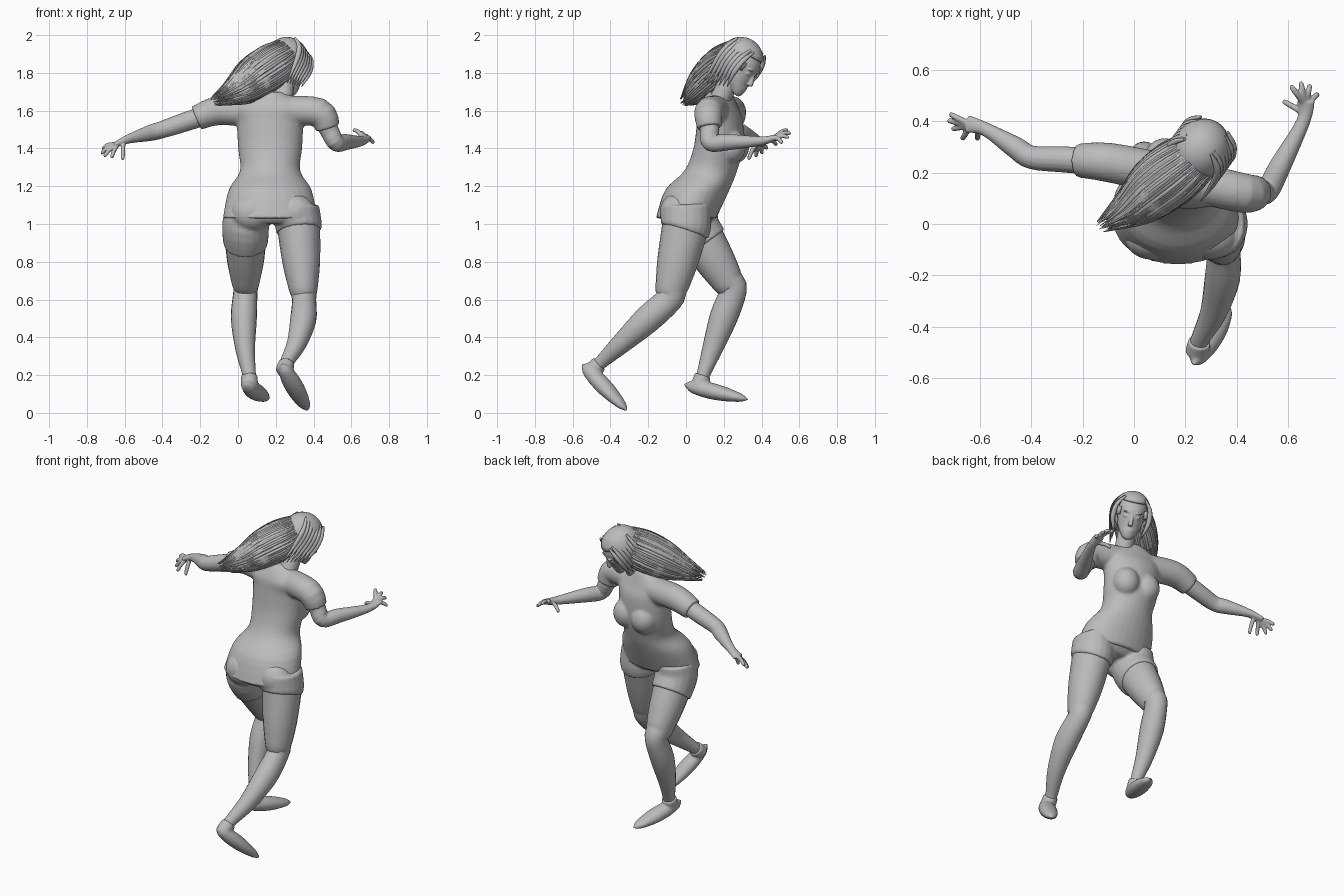
import bpy, bmesh, math, random
from mathutils import Vector, Matrix

random.seed(4)
cube = bpy.data.objects.get("Cube")
if cube:
    bpy.data.objects.remove(cube)

tone = (.5, .5, .5, 1)
grey = bpy.data.materials.new("plain grey")
grey.use_nodes = True
grey.diffuse_color = tone
grey.node_tree.nodes["Principled BSDF"].inputs["Base Color"].default_value = tone

UP = Vector((0, 0, 1))
FORWARD = Vector((0, 1, 0))


def spline(points, steps):
    """Catmull-Rom interpolation through vectors of any length."""
    result = []
    last = len(points) - 1
    for i in range(last):
        before, start = points[max(i - 1, 0)], points[i]
        end, after = points[i + 1], points[min(i + 2, last)]
        leave, arrive = (end - before) / 2, (after - start) / 2
        for step in range(steps):
            t = step / steps
            blend = t * t * (3 - 2 * t)
            result.append(start.lerp(end, blend) + leave * t * (1 - t) ** 2 - arrive * t * t * (1 - t))
    return result + [points[-1]]


def loft(bm, sections, sides=20, steps=4, ref=FORWARD, level=False, twist=0, frame=None):
    """Oval tube through sections of (centre, half width, half depth)."""
    rows = spline([Vector((*s[0], s[1], s[-1])) for s in sections], steps)
    centres = [Vector(row[:3]) for row in rows]
    last = len(rows) - 1
    rings = []
    for i, row in enumerate(rows):
        along = UP if level else (centres[min(i + 1, last)] - centres[max(i - 1, 0)]).normalized()
        wide = Matrix.Rotation(twist * i / last, 3, along) @ ref.cross(along).normalized()
        deep = along.cross(wide)
        ring = []
        for k in range(sides):
            angle = math.tau * k / sides
            point = centres[i] + wide * math.cos(angle) * row[3] + deep * math.sin(angle) * row[4]
            ring.append(bm.verts.new(frame @ point if frame else point))
        rings.append(ring)
    for low, high in zip(rings, rings[1:]):
        for k in range(sides):
            n = (k + 1) % sides
            bm.faces.new((low[k], low[n], high[n], high[k]))
    bm.faces.new(rings[0][::-1])
    bm.faces.new(rings[-1])


def ball(bm, location, radii, frame=Matrix.Identity(4)):
    matrix = frame @ Matrix.Translation(location) @ Matrix.Diagonal((*radii, 1))
    bmesh.ops.create_uvsphere(bm, u_segments=24, v_segments=16, radius=1, matrix=matrix)


def finish(name, bm, voxel=0, smooth=4):
    """Turn the bmesh into an object; a voxel size fuses its overlapping pieces."""
    bmesh.ops.recalc_face_normals(bm, faces=bm.faces)
    mesh = bpy.data.meshes.new(name)
    bm.to_mesh(mesh)
    bm.free()
    ob = bpy.data.objects.new(name, mesh)
    bpy.context.collection.objects.link(ob)
    mesh.materials.append(grey)
    bpy.ops.object.select_all(action="DESELECT")
    ob.select_set(True)
    bpy.context.view_layer.objects.active = ob
    if voxel:
        fuse = ob.modifiers.new("fuse", "REMESH")
        fuse.mode, fuse.voxel_size, fuse.use_smooth_shade = "VOXEL", voxel, True
        soften = ob.modifiers.new("soften", "SMOOTH")
        soften.factor, soften.iterations = .5, smooth
        bpy.ops.object.shade_smooth()
    else:
        bpy.ops.object.shade_smooth_by_angle(angle=math.radians(60))
    return ob


# Joints of the pose
joints = {
    "left": dict(hip=(.32, 0, 1), knee=(.35, -.09, .6), ankle=(.25, -.48, .24),
                 heel=(.23, -.55, .26), toe=(.37, -.31, .01),
                 shoulder=(.43, .12, 1.59), elbow=(.52, .13, 1.43), wrist=(.66, .4, 1.44),
                 palm=(.67, .48, 1.46), index=(.61, .54, 1.5), little=(.72, .51, 1.43), thumb=(.58, .48, 1.42)),
    "right": dict(hip=(.04, .04, .99), knee=(.04, .25, .65), ankle=(.06, .08, .17),
                  heel=(.04, -.01, .15), toe=(.15, .33, .07),
                  shoulder=(-.1, .24, 1.6), elbow=(-.4, .26, 1.5), wrist=(-.58, .37, 1.45),
                  palm=(-.65, .39, 1.42), index=(-.72, .43, 1.4), little=(-.67, .33, 1.35), thumb=(-.61, .33, 1.34)),
}
joints = {key: {part: Vector(p) for part, p in pose.items()} for key, pose in joints.items()}

# Shirt: torso, bust and short sleeves
torso = [(0, 1.03, .25, .16), (.06, 1.18, .22, .17), (.13, 1.28, .16, .14), (.17, 1.4, .17, .13),
         (.18, 1.54, .18, .12), (.17, 1.62, .2, .1), (.18, 1.7, .07, .06)]
bm = bmesh.new()
loft(bm, [((.17, y, z), wide, deep) for y, z, wide, deep in torso], sides=32, level=True, twist=-.25)
for x in (.12, .26):
    ball(bm, (x, .27 - x / 8, 1.41), (.08, .08, .09))
for key, collar, length in (("left", (.25, .16, 1.6), .5), ("right", (.1, .2, 1.59), .4)):
    pose = joints[key]
    cuff = pose["shoulder"].lerp(pose["elbow"], length)
    loft(bm, [(collar, .08), (pose["shoulder"], .077), (cuff, .066)])
finish("shirt", bm, voxel=.009)

# Shorts: seat and two short legs
bm = bmesh.new()
loft(bm, [((.18, 0, 1), .2, .11), ((.18, .01, 1.05), .24, .15), ((.17, .06, 1.18), .2, .16)], sides=32, level=True)
for key, hem in (("left", .1), ("right", .28)):
    hip, knee = joints[key]["hip"], joints[key]["knee"]
    loft(bm, [(hip + UP * .1, .11, .13), (hip, .124, .135), (hip.lerp(knee, hem), .118, .13)])
    ball(bm, (hip.x * .8 + .04, -.05, 1.06), (.11, .09, .1))
finish("shorts", bm, voxel=.009)


# Legs and slip-on shoes
def leg(key, bow):
    pose = joints[key]
    hip, knee, ankle = pose["hip"], pose["knee"], pose["ankle"]
    bow = Vector((bow, 0, 0))
    bm = bmesh.new()
    loft(bm, [(hip, .115, .125), (hip.lerp(knee, .5), .1, .108), (hip.lerp(knee, .85), .077, .086),
              (knee, .064, .072), (knee.lerp(ankle, .3) + bow, .069, .074),
              (knee.lerp(ankle, .65) + bow, .052, .054), (knee.lerp(ankle, .92), .036), (ankle, .035)])
    finish(key + "_leg", bm)

    heel, toe = pose["heel"], pose["toe"]
    bm = bmesh.new()
    sections = []
    for i in range(11):
        t = i / 10
        wide = .003 + .05 * math.sin(math.pi * t) ** .5
        sections.append((heel.lerp(toe, t), wide, wide * (1 - t * .4)))
    loft(bm, sections, steps=2, ref=UP)
    shin = (knee - ankle).normalized()
    loft(bm, [(ankle - shin * .03, .046), (ankle + shin * .03, .044)])
    finish(key + "_shoe", bm, voxel=.007)


leg("left", .025)
leg("right", -.015)

# Arms with a palm, four fanned fingers and a thumb
for key, pose in joints.items():
    shoulder, elbow, wrist, palm = (pose[part] for part in ("shoulder", "elbow", "wrist", "palm"))
    bm = bmesh.new()
    loft(bm, [(shoulder, .053), (shoulder.lerp(elbow, .6), .051), (elbow, .046),
              (elbow.lerp(wrist, .35), .043), (wrist, .027, .024), (palm, .036, .015)], sides=16, ref=UP)
    reach = (palm - wrist).normalized()
    tips = [pose["index"].lerp(pose["little"], i / 3) + reach * .03 * math.sin(math.pi * i / 3) for i in range(4)]
    for tip in tips + [pose["thumb"]]:
        root = wrist.lerp(palm, .4 if tip == pose["thumb"] else .8).lerp(tip, .12)
        knuckle = root.lerp(tip, .55) + UP * .008
        loft(bm, [(root, .013), (knuckle, .012), (root.lerp(tip, .92), .01), (tip, .004)], sides=10, ref=UP)
    finish(key + "_arm", bm, voxel=.005, smooth=3)

# Head frame: local y is the gaze, local z the crown
gaze = Vector((.45, .62, -.55)).normalized()
side = gaze.cross(Vector((.15, .5, .8))).normalized()
crown = side.cross(gaze)
centre = Vector((.26, .285, 1.86))
frame = Matrix.Translation(centre) @ Matrix((side, gaze, crown)).transposed().to_4x4()

# Head with neck, nose, lips, brows and eyes
skull = [(.1, -.15, .01, .01), (.09, -.14, .03, .03), (.065, -.11, .052, .06), (.04, -.07, .07, .08),
         (.02, -.01, .08, .1), (.01, .04, .085, .1), (0, .09, .06, .07), (0, .11, .02, .02)]
nose = [(.115, 0, .007, .007), (.135, -.055, .014, .012), (.125, -.066, .012, .006)]
bm = bmesh.new()
loft(bm, [((.235, .18, 1.66), .055), (centre, .05)])
for profile in (skull, nose):
    loft(bm, [((0, y, z), wide, deep) for y, z, wide, deep in profile], sides=28, level=True, frame=frame)
for z in (-.09, -.102):
    ball(bm, (0, .118, z), (.023, .008, .006), frame)
for x in (-.034, .034):
    ball(bm, (x, .108, .014), (.024, .012, .006), frame)
    ball(bm, (x, .104, -.012), (.017, .012, .009), frame)
finish("head", bm, voxel=.005, smooth=2)

# Hair cap, open over the face
bm = bmesh.new()
ball(bm, (0, 0, .01), (.112, .125, .122), frame)
inverse = frame.inverted()


def over_face(face):
    p = inverse @ face.calc_center_median()
    return p.y > .045 and p.z < .075 and abs(p.x) < .085


bmesh.ops.delete(bm, geom=[f for f in bm.faces if over_face(f)], context="FACES")
cap = finish("hair_cap", bm)
cap.modifiers.new("thickness", "SOLIDIFY").thickness = .012

# Windswept hair: a tapering mass, then locks combed along it
flow = [(Vector((.25, .27, 1.88)), .1), (Vector((.17, .21, 1.83)), .112), (Vector((.08, .14, 1.77)), .1),
        (Vector((0, .07, 1.71)), .068), (Vector((-.1, .01, 1.665)), .015)]
bm = bmesh.new()
loft(bm, flow, sides=24, ref=UP)
finish("hair_mass", bm)

stream = (flow[-1][0] - flow[0][0]).normalized()
across = UP.cross(stream).normalized()
over = stream.cross(across)
bm = bmesh.new()
count = 110
for i in range(count):
    angle = math.tau * i / count + random.uniform(-.04, .04)
    out = across * math.cos(angle) + over * math.sin(angle)
    lift = random.uniform(.97, 1.05)
    sections = []
    for k, (point, radius) in enumerate(flow):
        thick = .001 + .009 * math.sin(math.pi * (k + .5) / 5)
        sections.append((point + out * (radius * lift + .004 * (k - 1)), thick))
    tip, thick = sections[-1]
    sections[-1] = (tip + stream * random.uniform(-.02, .04), .001)
    loft(bm, sections, sides=6, steps=3, ref=out)
finish("hair_locks", bm)

# Locks hanging beside the face
bm = bmesh.new()
for sign in (-1, 1):
    for k in range(7):
        y = .07 - .022 * k
        hang = [(.06, .1, .006), (.1, .04, .013), (.107, -.04, .014), (.08, -.13 - .012 * k, .002)]
        loft(bm, [((sign * x, y, z), thick) for x, z, thick in hang], sides=8, frame=frame)
finish("face_locks", bm)
